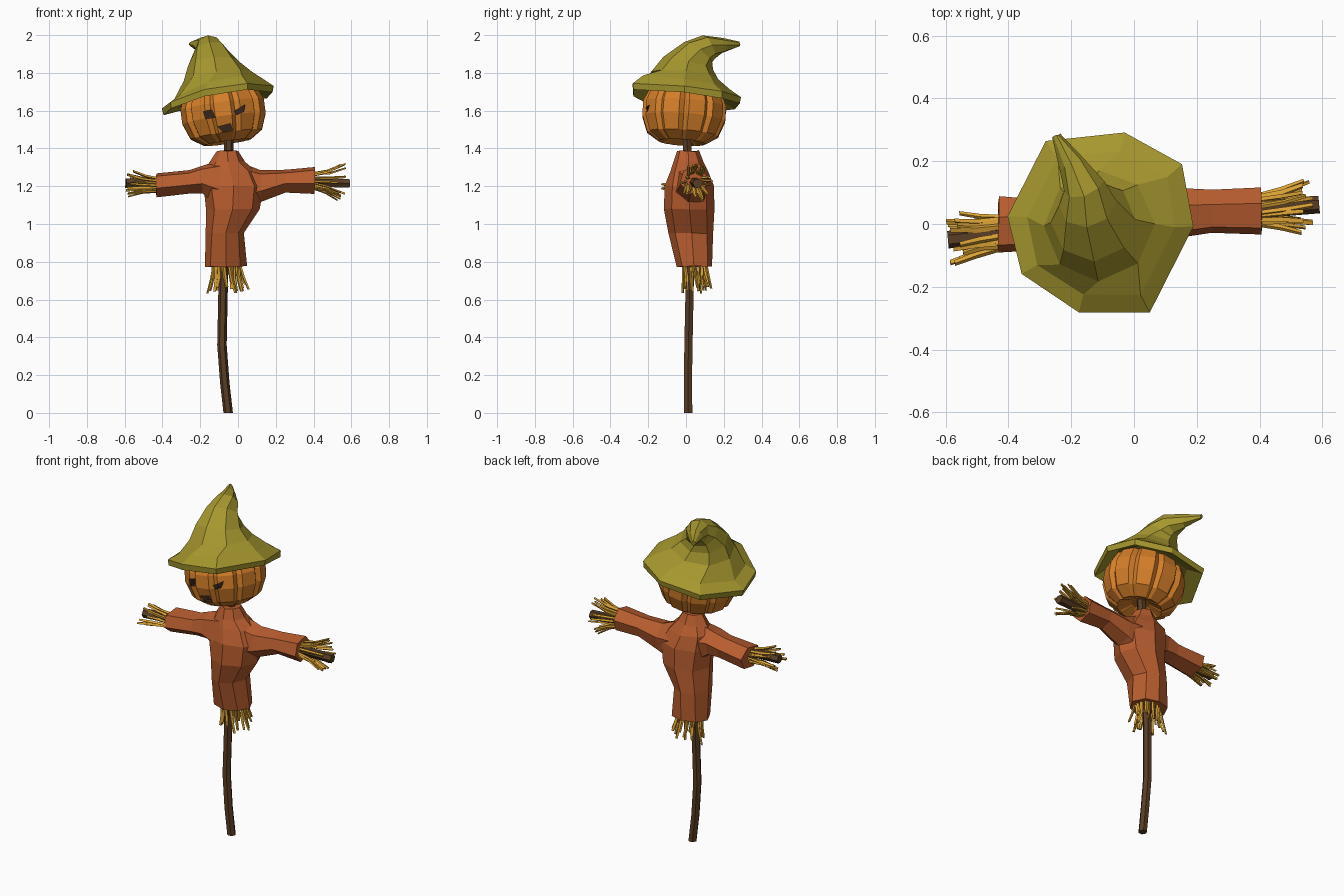
import bpy, bmesh, math, random
from mathutils import Vector, Euler

if "Cube" in bpy.data.objects:
    bpy.data.objects.remove(bpy.data.objects["Cube"])

random.seed(4)


def material(name, rgb):
    m = bpy.data.materials.new(name)
    m.diffuse_color = (*rgb, 1)
    m.use_nodes = True
    m.node_tree.nodes["Principled BSDF"].inputs["Base Color"].default_value = m.diffuse_color
    return m


HAT = material("olive_felt", (0.38, 0.31, 0.028))
PUMPKIN = material("pumpkin_orange", (0.66, 0.21, 0.022))
SHIRT = material("rust_cloth", (0.48, 0.11, 0.028))
STRAW = material("golden_straw", (0.70, 0.36, 0.035))
WOOD = material("brown_wood", (0.10, 0.047, 0.018))
DARK = material("dark_hollow", (0.035, 0.018, 0.01))


def ring(centre, axis, ru, rv, n, phase=0.0):
    """Ellipse of n points; ru runs along x (or y for sideways tubes)."""
    a = Vector(axis).normalized()
    ref = Vector((1, 0, 0)) if abs(a.x) < 0.7 else Vector((0, 1, 0))
    v = a.cross(ref).normalized()
    u = v.cross(a)
    return [Vector(centre) + u * ru * math.cos(t) + v * rv * math.sin(t)
            for t in (phase + math.tau * i / n for i in range(n))]


def add_loft(bm, rings):
    rows = [[bm.verts.new(p) for p in r] for r in rings]
    n = len(rows[0])
    for lo, hi in zip(rows, rows[1:]):
        for i in range(n):
            j = (i + 1) % n
            bm.faces.new((lo[i], lo[j], hi[j], hi[i]))
    bm.faces.new(rows[0][::-1])
    bm.faces.new(rows[-1])


def finish(name, bm, mats, jitter=0.0):
    for v in bm.verts:
        v.co += Vector([random.uniform(-jitter, jitter) for _ in range(3)])
    bmesh.ops.recalc_face_normals(bm, faces=bm.faces)
    me = bpy.data.meshes.new(name)
    bm.to_mesh(me)
    bm.free()
    ob = bpy.data.objects.new(name, me)
    bpy.context.collection.objects.link(ob)
    for m in mats:
        me.materials.append(m)
    return ob


def loft(name, rings, mats, jitter=0.0):
    bm = bmesh.new()
    add_loft(bm, rings)
    return finish(name, bm, mats, jitter)


# Upright pole and cross bar
pole = [(-.052, .012, 0), (-.07, .01, .16), (-.085, .013, .36), (-.078, .02, .7),
        (-.06, .012, 1.1), (-.046, .005, 1.5)]
loft("upright_pole", [ring(p, (0, 0, 1), .025, .025, 6) for p in pole], [WOOD])
bar = [(-.593, -.05, 1.218), (-.2, -.01, 1.225), (.2, .03, 1.225), (.59, .062, 1.215)]
loft("cross_bar", [ring(p, (1, .09, 0), .028, .026, 6) for p in bar], [WOOD])

# Shirt body: z, x min, x max, y min, y max
body = [(.775, -.175, .045, -.05, .14), (.95, -.168, .035, -.09, .145),
        (1.08, -.168, .115, -.12, .152), (1.20, -.185, .135, -.11, .145),
        (1.28, -.18, .09, -.085, .12), (1.33, -.145, .035, -.065, .09),
        (1.387, -.11, 0, -.045, .065)]
loft("shirt_body", [ring(((a + b) / 2, (c + d) / 2, z), (0, 0, 1),
                         (b - a) / 2, (d - c) / 2, 8) for z, a, b, c, d in body],
     [SHIRT], .004)

# Sleeves: x, y centre, y half, z min, z max
sleeves = {
    "left_sleeve": [(-.08, .01, .10, 1.08, 1.34), (-.19, .0, .085, 1.165, 1.305),
                    (-.26, -.002, .08, 1.165, 1.28), (-.432, -.003, .092, 1.143, 1.265)],
    "right_sleeve": [(-.02, .02, .10, 1.04, 1.33), (.12, .035, .085, 1.12, 1.28),
                     (.25, .042, .072, 1.17, 1.283), (.405, .043, .078, 1.165, 1.30)]}
for name, rows in sleeves.items():
    loft(name, [ring((x, y, (a + b) / 2), (1, 0, 0), h, (b - a) / 2 * 1.08, 6, .26)
                for x, y, h, a, b in rows], [SHIRT], .003)


# Straw bunches: bent flat strands fanning out from a sleeve or hem
def straw(name, start, end, r0, r1, count):
    bm = bmesh.new()
    s, e = Vector(start), Vector(end)
    axis = (e - s).normalized()
    for i in range(count):
        t = math.tau * i / count + random.uniform(-.15, .15)
        k = random.uniform(.55, 1.0)
        reach = random.uniform(.72, 1.0)
        unit = ring((0, 0, 0), axis, r0[0], r0[1], 1, t)[0]
        flare = ring((0, 0, 0), axis, r1[0], r1[1], 1, t + random.uniform(-.3, .3))[0]
        tip = s.lerp(e, reach) + flare * k
        mid = s.lerp(e, reach * .55) + unit.lerp(flare, .35) * k
        w = random.uniform(.007, .011)
        add_loft(bm, [ring(p, axis, q, q * .75, 4, t)
                      for p, q in ((s + unit * .85, w), (mid, w * 1.1), (tip, w * .9))])
    finish(name, bm, [STRAW])


straw("left_hand_straw", (-.41, -.025, 1.205), (-.595, -.045, 1.215), (.055, .04), (.085, .085), 18)
straw("right_hand_straw", (.385, .043, 1.23), (.575, .06, 1.22), (.05, .045), (.085, .115), 18)
straw("hem_straw", (-.06, .045, .80), (-.05, .055, .635), (.085, .07), (.125, .09), 22)

# Ribbed pumpkin head, tilted
profile = [(.05, -.125), (.125, -.158), (.19, -.115), (.222, -.03), (.222, .045),
           (.19, .12), (.11, .16), (.04, .14)]
tilt = Euler((math.radians(-4), math.radians(-8), 0)).to_matrix()
head_rings = []
for r, z in profile:
    row = []
    for i in range(30):
        rr = r * (.92 if i % 3 == 0 else 1.01)
        a = math.tau * (i + (0, -.45, .45)[i % 3]) / 30
        row.append(tilt @ Vector((rr * math.cos(a), rr * math.sin(a), z))
                   + Vector((-.078, -.01, 1.588)))
    head_rings.append(row)
head = loft("pumpkin_head", head_rings, [PUMPKIN, DARK])

# Carved eyes and mouth
holes = [[(-.183, 1.595), (-.14, 1.605), (-.12, 1.565), (-.172, 1.557)],
         [(-.02, 1.597), (.038, 1.632), (.03, 1.595), (-.008, 1.578)],
         [(-.105, 1.515), (-.04, 1.532), (-.028, 1.497), (-.08, 1.486)]]
bm = bmesh.new()
for hole in holes:
    add_loft(bm, [[Vector((x, y, z)) for x, z in hole] for y in (-.4, -.175)])
for f in bm.faces:
    f.material_index = 1
cutter = finish("face_cutter", bm, [PUMPKIN, DARK])
cutter.hide_render = True
mod = head.modifiers.new("carved_face", 'BOOLEAN')
mod.operation = 'DIFFERENCE'
mod.solver = 'EXACT'
mod.object = cutter
bpy.context.view_layer.update()
carved = bpy.data.meshes.new_from_object(
    head.evaluated_get(bpy.context.evaluated_depsgraph_get()))
head.modifiers.clear()
head.data = carved
bpy.data.objects.remove(cutter)

# Floppy hat: drooping eight-sided brim, then a crown bending back to a tip
brim = [Vector(p) for p in (
    (.187, -.01, 1.72), (.155, .19, 1.69), (-.03, .29, 1.66), (-.28, .265, 1.63),
    (-.403, .025, 1.60), (-.36, -.16, 1.635), (-.177, -.283, 1.70), (.05, -.283, 1.735))]
mid = Vector((-.1, 0, 1.68))


def brim_ring(scale, dz):
    return [Vector((mid.x + (p.x - mid.x) * scale, mid.y + (p.y - mid.y) * scale, p.z + dz))
            for p in brim]


crown = [((-.112, -.005, 1.785), (-.15, .12, 1), .178),
         ((-.130, .012, 1.85), (-.1, .25, 1), .135),
         ((-.150, .065, 1.91), (-.15, .6, .8), .092),
         ((-.160, .12, 1.937), (-.3, .85, .4), .068),
         ((-.20, .195, 1.947), (-.5, .85, 0), .040),
         ((-.247, .28, 1.952), (-.5, .85, -.15), .014)]
hat = [brim_ring(.70, .02), brim_ring(.98, -.022), brim_ring(1, .012), brim_ring(.80, .05)]
hat += [ring(c, a, r, r, 8) for c, a, r in crown]
loft("floppy_hat", hat, [HAT], .003)
